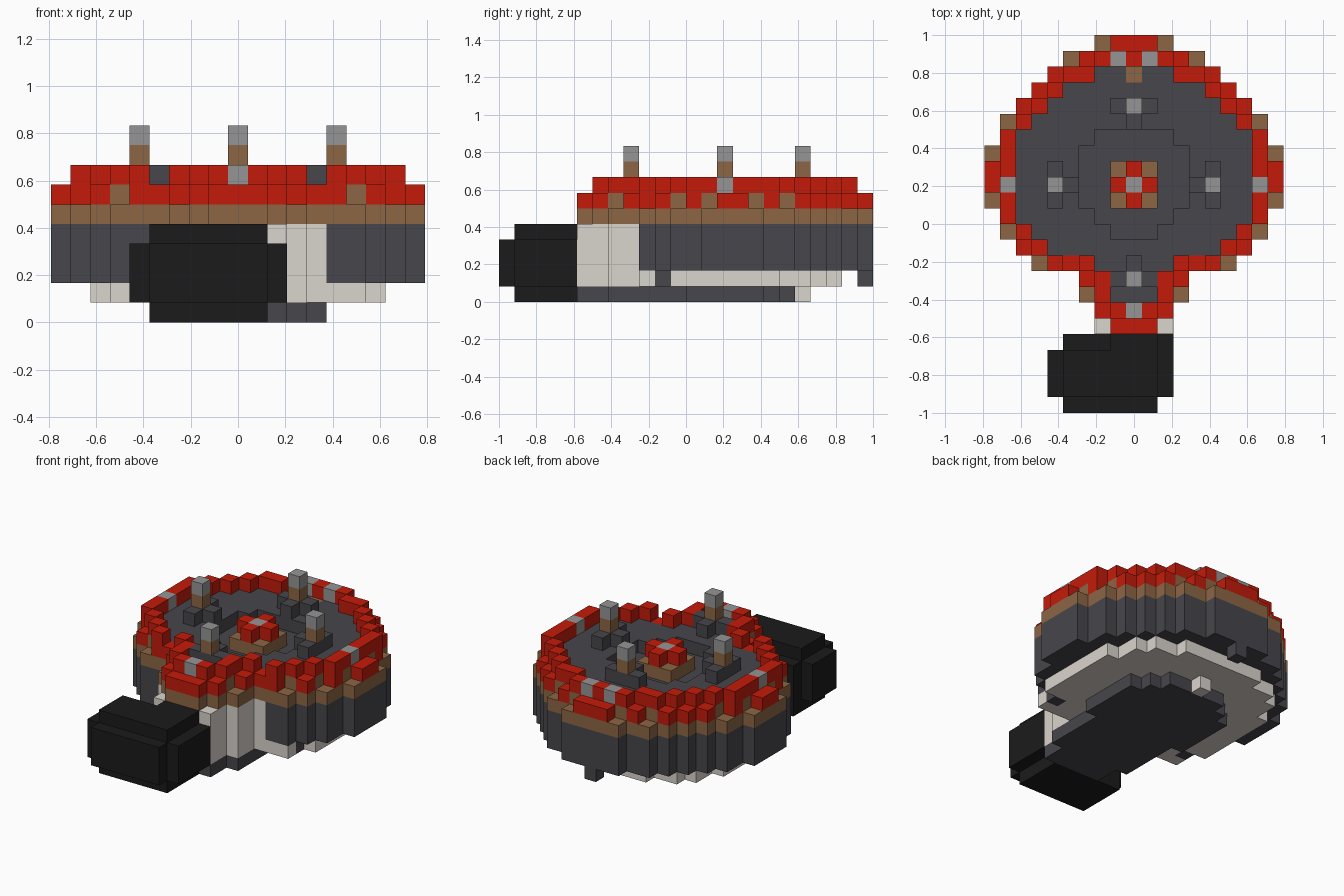
import bpy, bmesh

cube = bpy.data.objects.get("Cube")
if cube:
    bpy.data.objects.remove(cube, do_unlink=True)

V = 1 / 12          # edge of one block
MID = 14            # row of the round body's centre

COLOURS = {
    "red": (0.55, 0.011, 0.003),
    "brown": (0.265, 0.132, 0.06),
    "charcoal": (0.062, 0.062, 0.072),
    "cream": (0.70, 0.66, 0.61),
    "grey": (0.30, 0.30, 0.30),
    "black": (0.011, 0.011, 0.011),
}
mats = {}
for name, rgb in COLOURS.items():
    m = bpy.data.materials.new(name)
    m.use_nodes = True
    m.diffuse_color = (*rgb, 1)
    m.node_tree.nodes["Principled BSDF"].inputs["Base Color"].default_value = (*rgb, 1)
    mats[name] = m

parts = {}          # part name -> colour
filled = {}         # block -> part name, later parts replace earlier ones


def put(part, colour, cells):
    parts[part] = colour
    for c in cells:
        filled[c] = part


def stack(flat, low, high):
    return [(i, j, k) for i, j in flat for k in range(low, high + 1)]


def rows(first, widths):
    return {(i, first + n) for n, w in enumerate(widths) for i in range(-w, w + 1)}


def box(i0, i1, j0, j1, k0, k1):
    return [(i, j, k) for i in range(i0, i1 + 1)
            for j in range(j0, j1 + 1) for k in range(k0, k1 + 1)]


def disc(limit):
    return {(i, j) for i in range(-9, 10) for j in range(9, 24)
            if i * i + (j - MID) ** 2 <= limit}


def around(i, j):
    return {(i + 1, j), (i - 1, j), (i, j + 1), (i, j - 1)}


# Plan shapes: whole outline, deck, sunken middle, neck
outline = rows(5, [2, 2, 3, 3, 6, 7, 8, 8, 9, 9, 9, 9, 8, 8, 7, 6, 5, 4, 2])
deck = rows(7, [1, 1, 2, 5, 6, 7, 7, 7, 7, 7, 7, 6, 5, 4, 2])
sunken = rows(11, [1, 2, 3, 3, 3, 3, 2])
neck = {(i, j) for i, j in outline if j < 9}
collar = neck | {(i, j) for i, j in outline if j == 9 and abs(i) <= 4}
upper = {(i, j) for i, j in outline if not (j == 5 and abs(i) == 2)}
ring = upper - deck

# Base
put("under_disc", "cream", stack(disc(61) | neck, 1, 1))
put("base_plate", "charcoal", stack(disc(20) | neck | rows(9, [3, 3]), 0, 0))
put("base_stud", "cream", [(0, 19, 0)])
put("feet", "charcoal", [(-6, 10, 1), (6, 10, 1), (0, 23, 1)])

# Body drum and neck
put("body", "charcoal", stack(outline, 2, 4))
put("neck", "cream", stack(collar, 2, 4))
put("brown_band", "brown", stack(upper, 5, 5))
put("sunken_floor", "charcoal", stack(deck, 5, 5))
put("deck", "charcoal", stack(deck - sunken, 6, 6))

# Rim: notched red outer course, brown inner course with a red course on top
notches = {(i, j) for i, j in ring if j in (7, 9, 11, 13, 16, 18, 22, 23)
           and ((i + 1, j) not in outline or (i - 1, j) not in outline)}
inner = {c for c in ring - notches if around(*c) <= outline}
corners = {(s * i, j) for s in (-1, 1) for i, j in ((8, 17), (8, 12), (5, 9))}
put("rim", "red", stack(ring - notches - inner, 6, 6))
put("inner_rim", "brown", stack(inner | {(0, 21)}, 6, 6))
put("raised_rim", "red", stack(inner | corners, 7, 7))
put("rim_studs", "grey", [(s * i, j, 7) for s in (-1, 1) for i, j in ((8, 14), (1, 22), (0, 6))])

# Centre hub
put("hub_base", "brown", box(-1, 1, 13, 15, 6, 6))
put("hub_cross", "red", stack(around(0, MID), 7, 7))
put("hub_pin", "grey", [(0, MID, 7)])

# Four posts with dark mounts; (di, dj) points to the centre
for label, i, j, di, dj in (("left", 5, 14, -1, 0), ("right", -5, 14, 1, 0),
                            ("front", 0, 8, 0, 1), ("back", 0, 19, 0, -1)):
    mount = [(i, j, 7), (i + di, j + dj, 7)]
    mount += [(i + s * dj, j + s * di, 7) for s in (-1, 1)]
    put(label + "_mount", "charcoal", mount)
    put(label + "_post", "brown", [(i, j, 8)])
    put(label + "_post_cap", "grey", [(i, j, 9)])

# Black box at the front
put("front_box", "black", box(-4, 1, 1, 3, 0, 4) + box(-5, 2, 1, 3, 1, 3)
    + box(-4, 1, 0, 0, 1, 3) + box(-4, 2, 4, 4, 1, 3)
    + box(-1, 1, 4, 4, 4, 4) + box(-4, 1, 4, 4, 0, 0))

# Each side of a block: its axis and its low or high end
SIDES = [(axis, s) for axis in range(3) for s in (0, 1)]


def build(part, colour):
    bm = bmesh.new()
    for cell in [c for c, p in filled.items() if p == part]:
        for axis, s in SIDES:
            beside = list(cell)
            beside[axis] += 2 * s - 1
            if tuple(beside) in filled:
                continue
            a, b = (axis + 1) % 3, (axis + 2) % 3
            quad = []
            for u, v in ((0, 0), (1, 0), (1, 1), (0, 1)):
                p = list(cell)
                p[axis] += s
                p[a] += u
                p[b] += v
                quad.append(bm.verts.new(((p[0] - 0.5) * V, p[1] * V - 1, p[2] * V)))
            bm.faces.new(quad if s else quad[::-1])
    bmesh.ops.remove_doubles(bm, verts=bm.verts, dist=V / 100)
    mesh = bpy.data.meshes.new(part)
    bm.to_mesh(mesh)
    bm.free()
    mesh.materials.append(mats[colour])
    bpy.context.scene.collection.objects.link(bpy.data.objects.new(part, mesh))


for part, colour in parts.items():
    build(part, colour)
